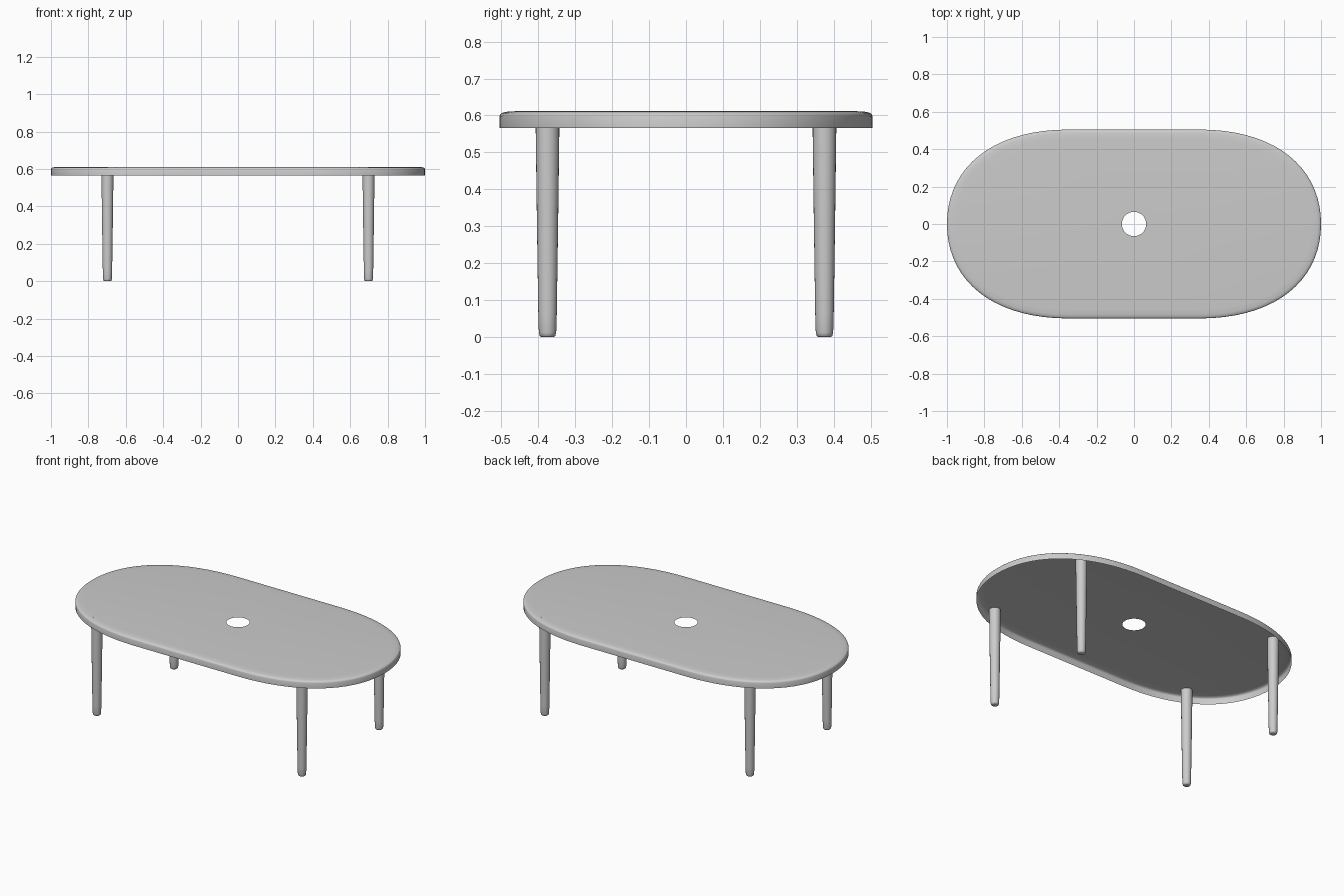
import bpy, bmesh
from math import sin, cos, pi
from mathutils import Vector

if "Cube" in bpy.data.objects:
    bpy.data.objects.remove(bpy.data.objects["Cube"])

SEG = 24


def build(name, rings, cap_start=False):
    """Skin a stack of closed rings that share one point count."""
    bm = bmesh.new()
    loops = [[bm.verts.new(p) for p in ring] for ring in rings]
    n = len(loops[0])
    for a, b in zip(loops, loops[1:]):
        for i in range(n):
            j = (i + 1) % n
            bm.faces.new((a[i], a[j], b[j], b[i]))
    if cap_start:
        bm.faces.new(loops[0][::-1])
    mesh = bpy.data.meshes.new(name)
    bm.to_mesh(mesh)
    bm.free()
    obj = bpy.data.objects.new(name, mesh)
    bpy.context.collection.objects.link(obj)
    bpy.ops.object.select_all(action='DESELECT')
    obj.select_set(True)
    bpy.context.view_layer.objects.active = obj
    bpy.ops.object.shade_smooth_by_angle(angle=0.7)
    return obj


def bezier(a, b, c, d, t):
    s = 1 - t
    return a * s**3 + b * 3 * s * s * t + c * 3 * s * t * t + d * t**3


# Tabletop outline: one quarter, mirrored into a full oval
ctrl = [Vector(p) for p in ((1, 0), (1, 0.30), (0.76, 0.505), (0.35, 0.505))]
quarter = [bezier(*ctrl, i / 18) for i in range(19)]
quarter += [Vector((0.35 * (1 - i / 4), 0.505)) for i in range(1, 5)]
half = quarter + [Vector((-p.x, p.y)) for p in quarter[-2::-1]]
outline = half + [Vector((p.x, -p.y)) for p in half[-2:0:-1]]
N = len(outline)


def outline_ring(inset, z):
    ring = []
    for i, p in enumerate(outline):
        t = (outline[(i + 1) % N] - outline[i - 1]).normalized()
        q = p + Vector((-t.y, t.x)) * inset
        ring.append((q.x, q.y, z))
    return ring


# Thin moulded top: open below, soft rim, round centre hole
rim = [(0, 0.566), (0, 0.598), (0.002, 0.603), (0.007, 0.607),
       (0.02, 0.610), (0.05, 0.612)]
rings = [outline_ring(i, z) for i, z in rim]
rings.append([(0.065 * cos(2 * pi * i / N), 0.065 * sin(2 * pi * i / N), 0.612)
              for i in range(N)])
build("tabletop", rings)

# Tapered round legs with softened feet
leg_profile = [(0.017, 0.0), (0.021, 0.003), (0.0235, 0.012), (0.025, 0.06),
               (0.029, 0.33), (0.032, 0.56), (0.032, 0.611)]
for sx, side in ((-1, "left"), (1, "right")):
    for sy, end in ((-1, "front"), (1, "back")):
        build(f"{end}_{side}_leg",
              [[(sx * 0.698 + r * cos(2 * pi * i / SEG),
                 sy * 0.375 + r * sin(2 * pi * i / SEG), z) for i in range(SEG)]
               for r, z in leg_profile], cap_start=True)
